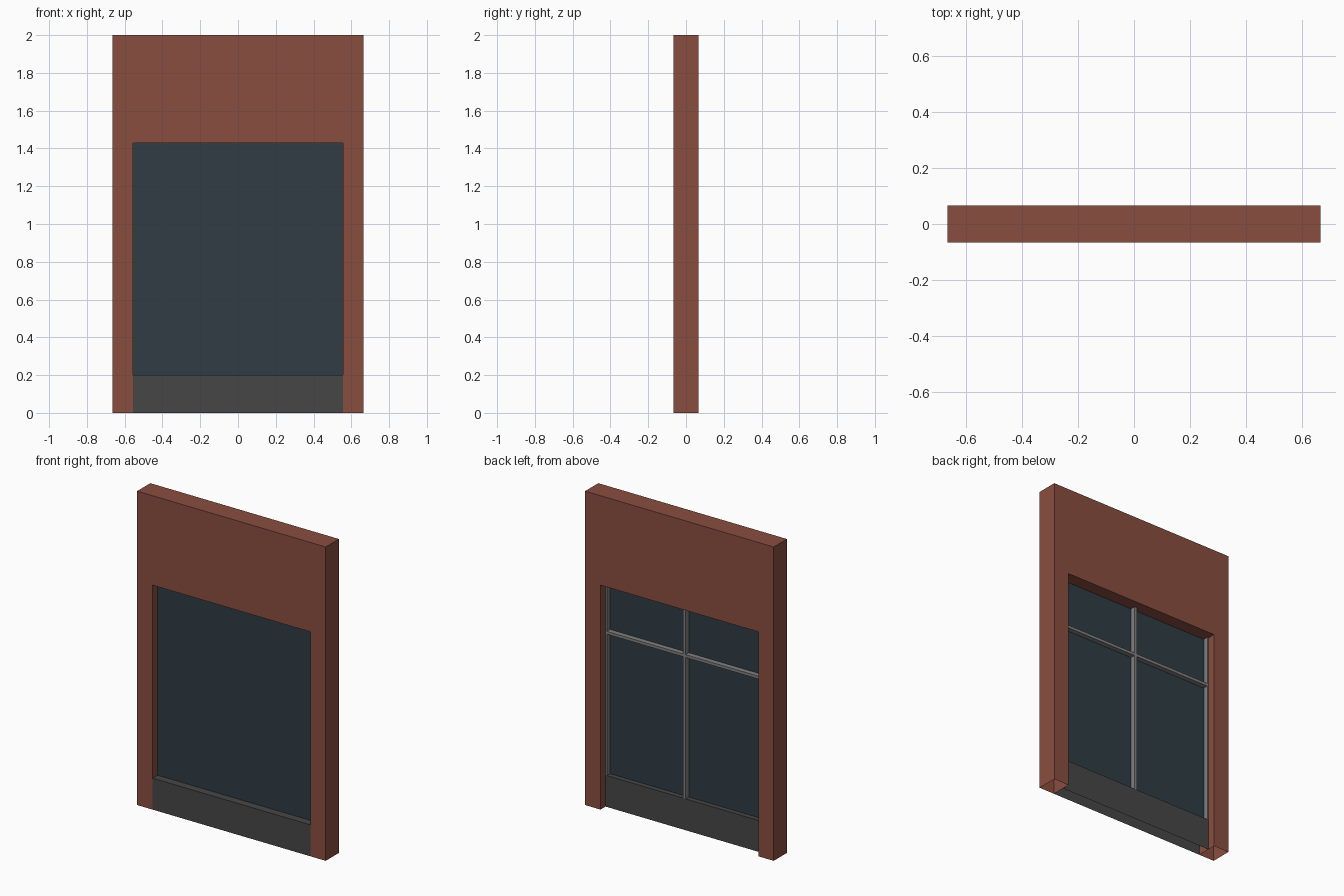
import bpy, bmesh
from mathutils import Vector

if "Cube" in bpy.data.objects:
    bpy.data.objects.remove(bpy.data.objects["Cube"])

W, D, H = 0.665, 0.0665, 2.0        # wall half width, half depth, height
OX, OZ, SILL = 0.556, 1.43, 0.2     # opening half width, top, sill height
YG, YB = -0.016, 0.016              # glass plane, back of sill and bars
B, BAR_Z = 0.009, 1.11              # bar half width, cross bar height


def material(name, rgb):
    m = bpy.data.materials.new(name)
    m.diffuse_color = (*rgb, 1)
    m.use_nodes = True
    m.node_tree.nodes["Principled BSDF"].inputs["Base Color"].default_value = m.diffuse_color
    return m


def add(name, bm, mat):
    me = bpy.data.meshes.new(name)
    bm.to_mesh(me)
    bm.free()
    me.materials.append(mat)
    ob = bpy.data.objects.new(name, me)
    bpy.context.collection.objects.link(ob)


def ribbon(name, path, sweep, mat):
    """Sweep an open path along a vector; no end caps."""
    bm = bmesh.new()
    a = [bm.verts.new(p) for p in path]
    b = [bm.verts.new(Vector(p) + Vector(sweep)) for p in path]
    for i in range(len(path) - 1):
        bm.faces.new((a[i], a[i + 1], b[i + 1], b[i]))
    add(name, bm, mat)


brick = material("brick", (0.254, 0.076, 0.051))
pane = material("pane", (0.029, 0.045, 0.056))
dark = material("dark_grey", (0.061, 0.061, 0.063))
metal = material("metal_grey", (0.22, 0.22, 0.22))

# wall: arch-shaped outline extruded through the depth, open underneath
outline = [(-W, 0), (-OX, 0), (-OX, OZ), (OX, OZ), (OX, 0), (W, 0), (W, H), (-W, H)]
bm = bmesh.new()
face = bm.faces.new([bm.verts.new((x, -D, z)) for x, z in outline])
geo = bmesh.ops.extrude_face_region(bm, geom=[face], use_keep_orig=True)["geom"]
bmesh.ops.translate(bm, vec=(0, 2 * D, 0),
                    verts=[g for g in geo if isinstance(g, bmesh.types.BMVert)])
bmesh.ops.recalc_face_normals(bm, faces=bm.faces)
under = [f for f in bm.faces if all(v.co.z < 1e-5 for v in f.verts)]
bmesh.ops.delete(bm, geom=under, context='FACES')
add("wall", bm, brick)

# panel under the window, open underneath
ribbon("sill_panel", [(OX, -D, 0), (OX, -D, SILL), (OX, YB, SILL), (OX, YB, 0)],
       (-2 * OX, 0, 0), dark)

# glass sheet
ribbon("glass", [(OX, YG, SILL), (OX, YG, OZ)], (-2 * OX, 0, 0), pane)

# upright bars behind the glass; the side ones are half buried in the wall
for name, x in (("left_bar", -OX), ("middle_bar", 0), ("right_bar", OX)):
    x0, x1 = max(x - B, -OX), min(x + B, OX)
    ribbon(name, [(x0, YG, OZ), (x0, YB, OZ), (x1, YB, OZ), (x1, YG, OZ)],
           (0, 0, SILL - OZ), metal)

# cross bar in two halves
for name, x in (("cross_bar_left", B - OX), ("cross_bar_right", B)):
    z0, z1 = BAR_Z - B, BAR_Z + B
    ribbon(name, [(x, YG, z0), (x, YB, z0), (x, YB, z1), (x, YG, z1)],
           (OX - 2 * B, 0, 0), metal)
